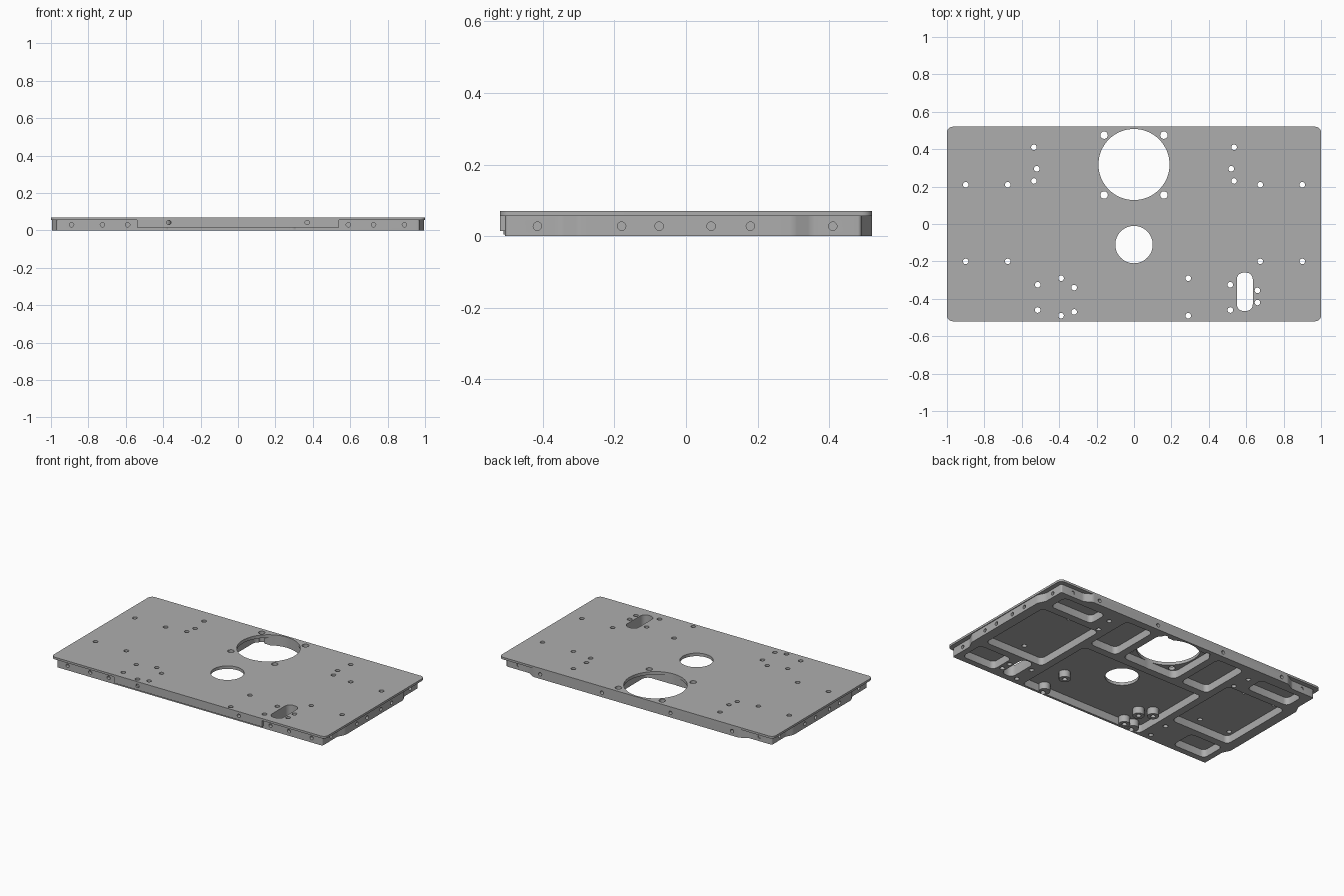
import bpy, bmesh, math

if "Cube" in bpy.data.objects:
    bpy.data.objects.remove(bpy.data.objects["Cube"], do_unlink=True)

grey = bpy.data.materials.new("machined_grey")
grey.use_nodes = True
colour = (0.42, 0.42, 0.42, 1)
grey.diffuse_color = colour
grey.node_tree.nodes["Principled BSDF"].inputs["Base Color"].default_value = colour

TOP, SEAM, FLOOR = 0.07, 0.056, 0.05


def prism(bm, points, z0, z1, radius=0):
    """Extrude an outline upward, rounding its upright edges."""
    face = bm.faces.new([bm.verts.new((x, y, z0)) for x, y in points])
    face.normal_update()
    if face.normal.z > 0:
        face.normal_flip()
    out = bmesh.ops.extrude_face_region(bm, geom=[face], use_keep_orig=True)
    new = [v for v in out["geom"] if isinstance(v, bmesh.types.BMVert)]
    bmesh.ops.translate(bm, verts=new, vec=(0, 0, z1 - z0))
    if radius:
        edges = {e for v in new for e in v.link_edges
                 if abs(e.verts[0].co.z - e.verts[1].co.z) > 0.001}
        bmesh.ops.bevel(bm, geom=list(edges), offset=radius, segments=5,
                        profile=0.5, affect='EDGES')


def box(bm, x0, x1, y0, y1, z0, z1, radius=0):
    prism(bm, [(x0, y0), (x1, y0), (x1, y1), (x0, y1)], z0, z1, radius)


def disc(bm, x, y, r, z0, z1, n=16):
    pts = [(x + r * math.cos(math.tau * i / n), y + r * math.sin(math.tau * i / n))
           for i in range(n)]
    prism(bm, pts, z0, z1)


def make(name, bm, cutter=False):
    bmesh.ops.recalc_face_normals(bm, faces=bm.faces)
    mesh = bpy.data.meshes.new(name)
    bm.to_mesh(mesh)
    bm.free()
    mesh.materials.append(grey)
    ob = bpy.data.objects.new(name, mesh)
    bpy.context.collection.objects.link(ob)
    ob.hide_render = cutter
    return ob


# Top plate
bm = bmesh.new()
box(bm, -1, 1, -0.52, 0.52, SEAM, TOP, 0.03)
top_plate = make("top_plate", bm)

# Underside frame, stepped in at the corners
half = [(0.97, -0.505), (0.97, -0.35), (0.995, -0.30), (0.995, 0.30),
        (0.97, 0.35), (0.97, 0.49), (0.80, 0.49), (0.75, 0.52)]
bm = bmesh.new()
prism(bm, half + [(-x, y) for x, y in reversed(half)], 0, SEAM, 0.01)
frame = make("underside_frame", bm)

# Front lip
bm = bmesh.new()
box(bm, -0.54, 0.54, -0.52, -0.495, 0.015, SEAM)
lip = make("front_lip", bm)

# Pockets milled into the underside
bm = bmesh.new()
for s in (1, -1):
    for x0, x1, y0, y1 in ((0.50, 0.93, -0.25, 0.27), (0.60, 0.91, 0.32, 0.45),
                           (0.69, 0.93, -0.465, -0.30), (0.25, 0.45, 0.13, 0.47)):
        box(bm, min(s * x0, s * x1), max(s * x0, s * x1), y0, y1, -0.05, FLOOR, 0.03)
box(bm, -0.2, 0.2, 0.13, 0.48, -0.05, FLOOR, 0.04)
box(bm, -0.45, 0.45, -0.49, 0.08, -0.05, FLOOR, 0.03)
pockets = make("pocket_cutter", bm, True)

# Bosses under the front bolt pattern
bosses_at = [(-0.39, -0.29), (-0.39, -0.49), (-0.32, -0.34), (-0.32, -0.47),
             (0.29, -0.29), (0.29, -0.49)]
bm = bmesh.new()
for x, y in bosses_at:
    disc(bm, x, max(y, -0.475), 0.035, 0.005, FLOOR + 0.003)
bosses = make("mounting_bosses", bm)

# Vertical holes and the cable slot
bolts = bosses_at + [(0.66, -0.355), (0.66, -0.42)]
for s in (1, -1):
    bolts += [(s * x, y) for x, y in (
        (0.90, 0.21), (0.675, 0.21), (0.90, -0.20), (0.675, -0.20), (0.535, 0.41),
        (0.52, 0.295), (0.535, 0.23), (0.515, -0.325), (0.515, -0.46))]
bm = bmesh.new()
for x, y in bolts:
    disc(bm, x, y, 0.015, -0.1, 0.2)
for x in (-0.16, 0.16):
    for y in (0.155, 0.475):
        disc(bm, x, y, 0.02, -0.1, 0.2)
disc(bm, 0, 0.318, 0.19, -0.1, 0.2, 64)
disc(bm, 0, -0.11, 0.1, -0.1, 0.2, 48)
box(bm, 0.55, 0.635, -0.465, -0.26, -0.1, 0.2, 0.035)
holes = make("hole_cutter", bm, True)


# Blind screw holes drilled into the edges
def edge_hole(bm, x, y, z, axis):
    ring = []
    for i in range(12):
        a = math.tau * i / 12
        u, w = 0.012 * math.cos(a), z + 0.012 * math.sin(a)
        ring.append(bm.verts.new((x - 0.03, y + u, w) if axis == "x"
                                 else (x + u, y - 0.03, w)))
    out = bmesh.ops.extrude_face_region(bm, geom=[bm.faces.new(ring)], use_keep_orig=True)
    new = [v for v in out["geom"] if isinstance(v, bmesh.types.BMVert)]
    bmesh.ops.translate(bm, verts=new,
                        vec=(0.06, 0, 0) if axis == "x" else (0, 0.06, 0))


bm = bmesh.new()
for s in (1, -1):
    for y in (-0.415, -0.18, -0.075, 0.07, 0.18, 0.41):
        edge_hole(bm, s * 0.985, y, 0.028, "x")
    for x in (0.59, 0.725, 0.89):
        edge_hole(bm, s * x, -0.515, 0.03, "y")
    edge_hole(bm, s * 0.37, -0.525, 0.042, "y")
    for x in (0.25, 0.70, 0.88):
        edge_hole(bm, s * x, 0.515, 0.03, "y")
drills = make("edge_hole_cutter", bm, True)


def cut(ob, *cutters):
    bpy.context.view_layer.objects.active = ob
    for c in cutters:
        mod = ob.modifiers.new("cut", 'BOOLEAN')
        mod.operation, mod.solver, mod.object = 'DIFFERENCE', 'EXACT', c
        bpy.ops.object.modifier_apply(modifier=mod.name)


cut(top_plate, holes)
cut(frame, pockets, holes, drills)
cut(lip, holes, drills)
cut(bosses, holes)
for c in (pockets, holes, drills):
    bpy.data.objects.remove(c, do_unlink=True)

# Smooth the rounded walls, keep the machined edges crisp
for ob in (top_plate, frame, lip, bosses):
    bpy.ops.object.select_all(action='DESELECT')
    ob.select_set(True)
    bpy.context.view_layer.objects.active = ob
    bpy.ops.object.shade_smooth_by_angle(angle=math.radians(35))
